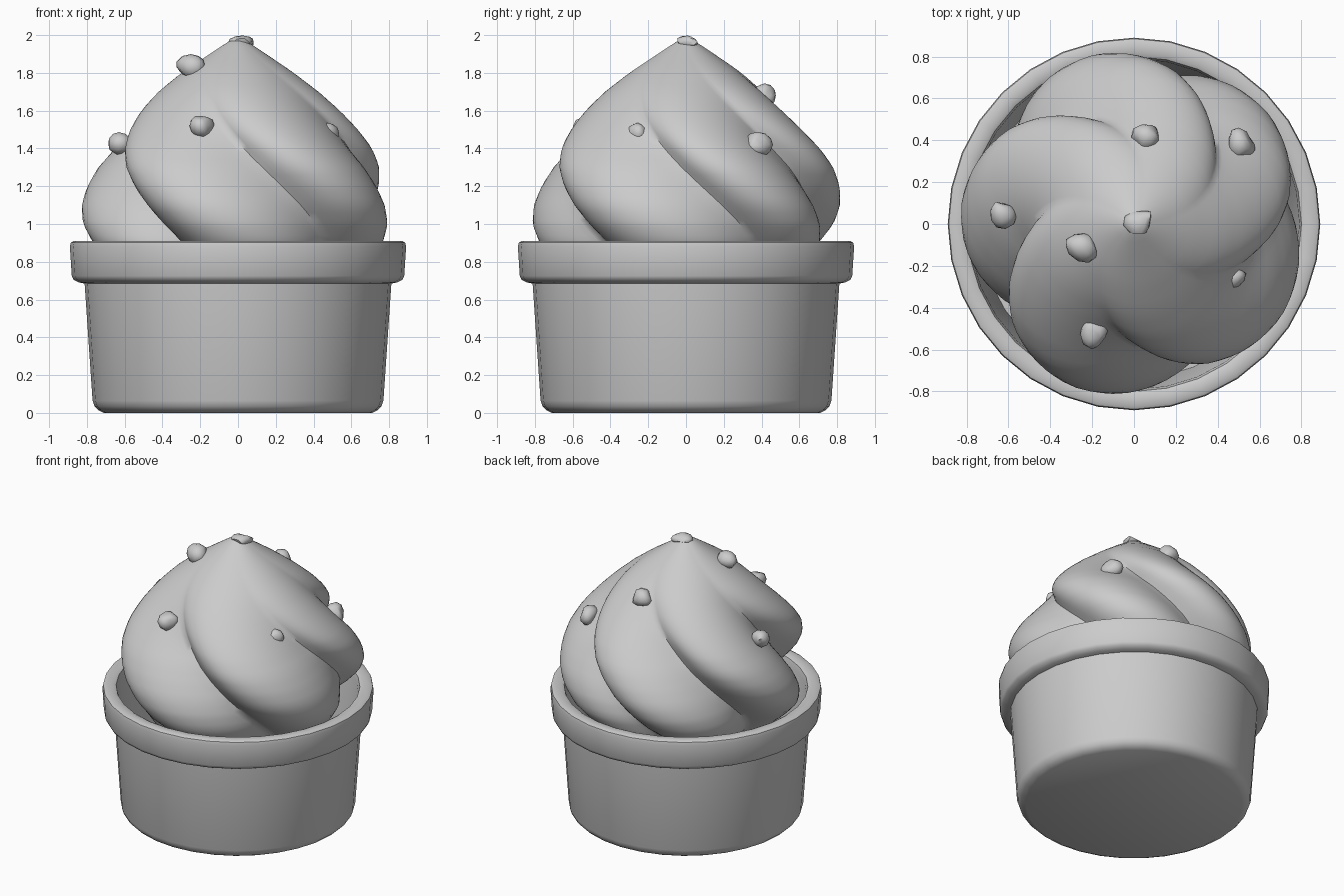
import bpy, math, random
from mathutils import Vector, Matrix

if "Cube" in bpy.data.objects:
    bpy.data.objects.remove(bpy.data.objects["Cube"])

random.seed(4)


def make(name, verts, faces, angle=40):
    me = bpy.data.meshes.new(name)
    me.from_pydata(verts, [], faces)
    ob = bpy.data.objects.new(name, me)
    bpy.context.collection.objects.link(ob)
    bpy.ops.object.select_all(action='DESELECT')
    ob.select_set(True)
    bpy.context.view_layer.objects.active = ob
    bpy.ops.object.shade_smooth_by_angle(angle=math.radians(angle))
    return ob


def skin(rings):
    """Bridge rings listed from bottom to top and cap both ends."""
    n = len(rings[0])
    verts = [p for r in rings for p in r]
    faces = [(i * n + j, i * n + (j + 1) % n, (i + 1) * n + (j + 1) % n, (i + 1) * n + j)
             for i in range(len(rings) - 1) for j in range(n)]
    faces.append(tuple(reversed(range(n))))
    faces.append(tuple(range((len(rings) - 1) * n, len(rings) * n)))
    return verts, faces


# paper cup: outer wall, lip, inner wall and floor
profile = [(.71, 0), (.74, .015), (.76, .035), (.77, .065), (.812, .685), (.84, .69),
           (.87, .705), (.88, .725), (.89, .88), (.885, .902), (.87, .91), (.82, .91),
           (.80, .90), (.79, .86), (.74, .08)]
N = 32
cup_rings = [[(r * math.cos(2 * math.pi * j / N), r * math.sin(2 * math.pi * j / N), z)
              for j in range(N)] for r, z in profile]
make("cup", *skin(cup_rings))

# swirled cream: five twisting lobes, uneven spacing and depth
hull = [(.62, .52), (.7, .59), (.8, .69), (.9, .775), (1.0, .82), (1.1, .83), (1.2, .815),
        (1.3, .78), (1.4, .72), (1.5, .635), (1.6, .54), (1.7, .43), (1.8, .30),
        (1.9, .15), (1.96, .06), (1.98, .02)]
depth = [.20, .22, .30, .20, .17]
start = [6, 72, 146, 227, 303, 366]
SEG = 18


def hull_radius(z):
    for (z0, r0), (z1, r1) in zip(hull, hull[1:]):
        if z <= z1 + 1e-6:
            return r0 + (r1 - r0) * (z - z0) / (z1 - z0)
    return hull[-1][1]


rings = []
levels = [.62 + .04 * i for i in range(33)] + [1.94, 1.965, 1.98]
for z in levels:
    ring = []
    groove = 37 + (1.5 - z) * 90
    fade = min(1, max(.1, (1.9 - z) / .5))
    for k in range(5):
        for s in range(SEG):
            u = s / SEG
            bump = (.5 - .5 * math.cos(2 * math.pi * u ** .85)) ** .65
            # blend groove depth between neighbouring lobes
            d = depth[k] * (1 - u) + depth[(k + 1) % 5] * u
            r = hull_radius(z) * (1 - d * fade * (1 - bump))
            curl = -8 * fade * bump * (1 - u)
            a = math.radians(groove + start[k] + (start[k + 1] - start[k]) * u + curl)
            ring.append((r * math.cos(a), r * math.sin(a), z))
    rings.append(ring)
make("cream_swirl", *skin(rings), angle=60)

# nut pieces: position, heading of long axis, half length
nuts = [((.025, .01, 1.965), 30, .074), ((-.25, -.11, 1.83), 165, .082),
        ((-.19, -.515, 1.52), 100, .080), ((-.63, .05, 1.425), 120, .072),
        ((.47, -.25, 1.48), 25, .070), ((.51, .38, 1.42), 110, .080),
        ((.06, .415, 1.68), 20, .076)]
for i, (pos, heading, size) in enumerate(nuts):
    bpy.ops.mesh.primitive_ico_sphere_add(subdivisions=2, radius=1, location=pos)
    ob = bpy.context.object
    ob.name = f"nut_piece_{i + 1}"
    dirs = [Vector([random.gauss(0, 1) for _ in range(3)]).normalized() for _ in range(5)]
    turn = Matrix.Rotation(math.radians(heading), 3, 'Z')
    flat = .45 if i == 0 else .85
    for v in ob.data.vertices:
        c = v.co.copy()
        for d in dirs:
            over = c.dot(d) - .72
            if over > 0:
                c -= d * over  # flattened facets
        taper = .85 - .2 * c.x
        v.co = turn @ (Vector((c.x * 1.05, c.y * taper, c.z * flat)) * size)
    bpy.ops.object.shade_smooth_by_angle(angle=math.radians(50))
